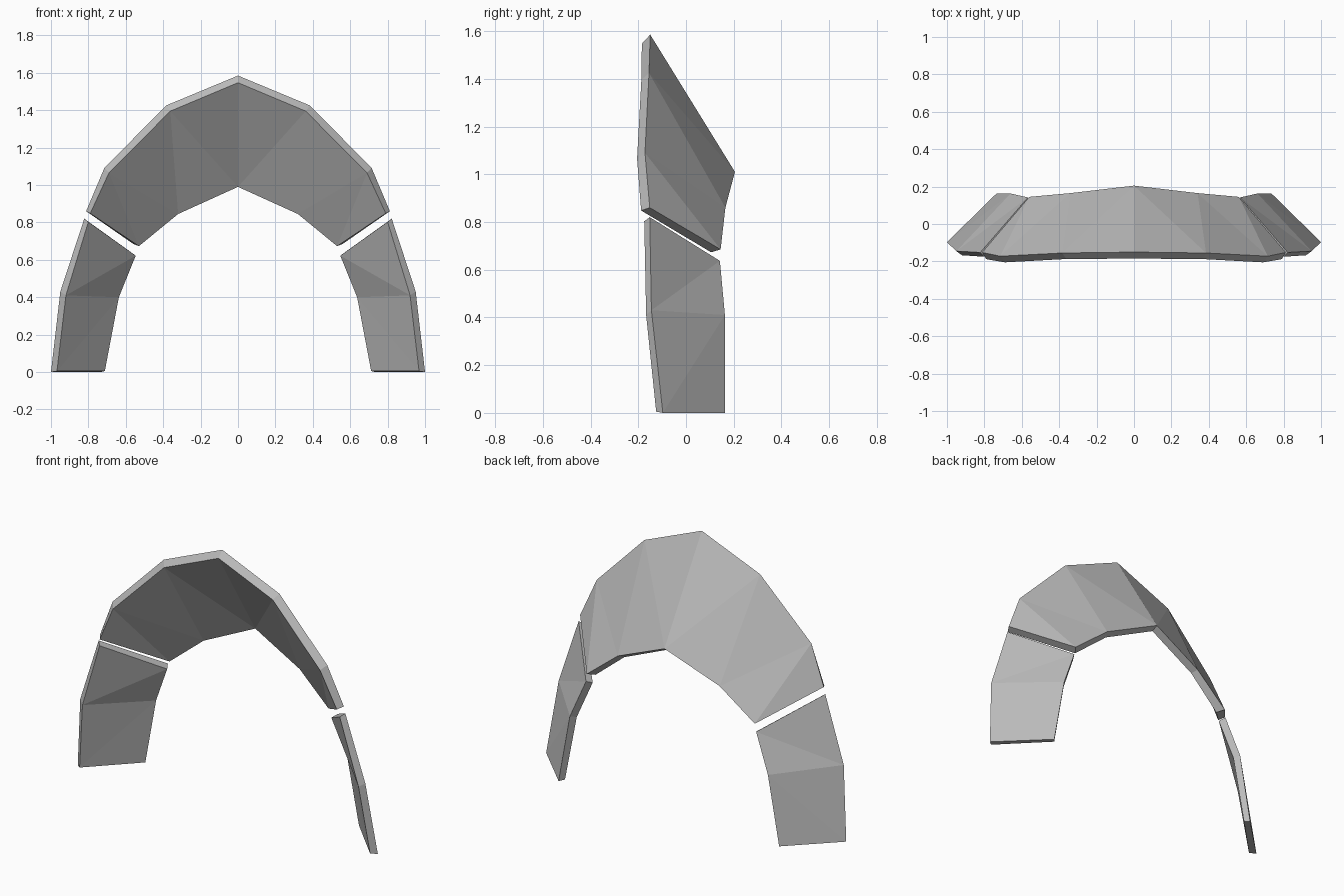
import bpy
import bmesh

default = bpy.data.objects.get("Cube")
if default:
    bpy.data.objects.remove(default, do_unlink=True)

# Single plain grey finish
grey = bpy.data.materials.new("plain_grey")
grey.use_nodes = True
colour = (0.5, 0.5, 0.5, 1)
grey.diffuse_color = colour
grey.node_tree.nodes["Principled BSDF"].inputs["Base Color"].default_value = colour


def build_skin(bm, rim, back):
    """Triangulated strip between a front rim and a back edge; returns its border."""
    rim = [bm.verts.new(p) for p in rim]
    back = [bm.verts.new(p) for p in back]
    for i in range(len(rim) - 1):
        bm.faces.new((rim[i], rim[i + 1], back[i]))
        if i + 1 < len(back):
            bm.faces.new((back[i], rim[i + 1], back[i + 1]))
    return rim + back[::-1]


def build_shell(name, outer, inner, side=1, symmetric=False):
    """Thick curved panel made from an outer skin, an inner skin and edge walls."""
    bm = bmesh.new()
    a = build_skin(bm, *outer)
    b = build_skin(bm, *inner)
    # The last border segment lies on the centre plane of a symmetric panel
    walls = len(a) - 1 if symmetric else len(a)
    for i in range(walls):
        j = (i + 1) % len(a)
        bm.faces.new((a[i], a[j], b[j], b[i]))
    if symmetric:
        bmesh.ops.mirror(bm, geom=bm.verts[:] + bm.edges[:] + bm.faces[:],
                         axis='X', merge_dist=0.001)
        bmesh.ops.remove_doubles(bm, verts=bm.verts[:], dist=0.001)
    for v in bm.verts:
        v.co.x *= side
    bmesh.ops.recalc_face_normals(bm, faces=bm.faces[:])
    mesh = bpy.data.meshes.new(name)
    bm.to_mesh(mesh)
    bm.free()
    mesh.materials.append(grey)
    panel = bpy.data.objects.new(name, mesh)
    bpy.context.scene.collection.objects.link(panel)
    return panel


# Upper arch: front rim and back edge, from the crown down to the joint
arch_outer = (
    [(0, -.15, 1.585), (.385, -.155, 1.425), (.715, -.172, 1.09), (.812, -.152, .86)],
    [(0, .205, 1.01), (.34, .165, .86), (.56, .145, .685)],
)
arch_inner = (
    [(0, -.185, 1.547), (.362, -.187, 1.395), (.69, -.205, 1.065), (.79, -.188, .848)],
    [(0, .165, .99), (.32, .13, .845), (.53, .105, .673)],
)
build_shell("upper_arch", arch_outer, arch_inner, symmetric=True)

# Legs: front rim and back edge, from the joint down to the foot
leg_outer = (
    [(.822, -.152, .82), (.95, -.145, .43), (1, -.097, 0)],
    [(.567, .142, .637), (.66, .163, .41), (.735, .163, 0)],
)
leg_inner = (
    [(.8, -.175, .803), (.92, -.167, .41), (.968, -.125, .005)],
    [(.547, .107, .622), (.637, .13, .4), (.712, .135, .005)],
)
for name, side in (("left_leg", 1), ("right_leg", -1)):
    build_shell(name, leg_outer, leg_inner, side)
